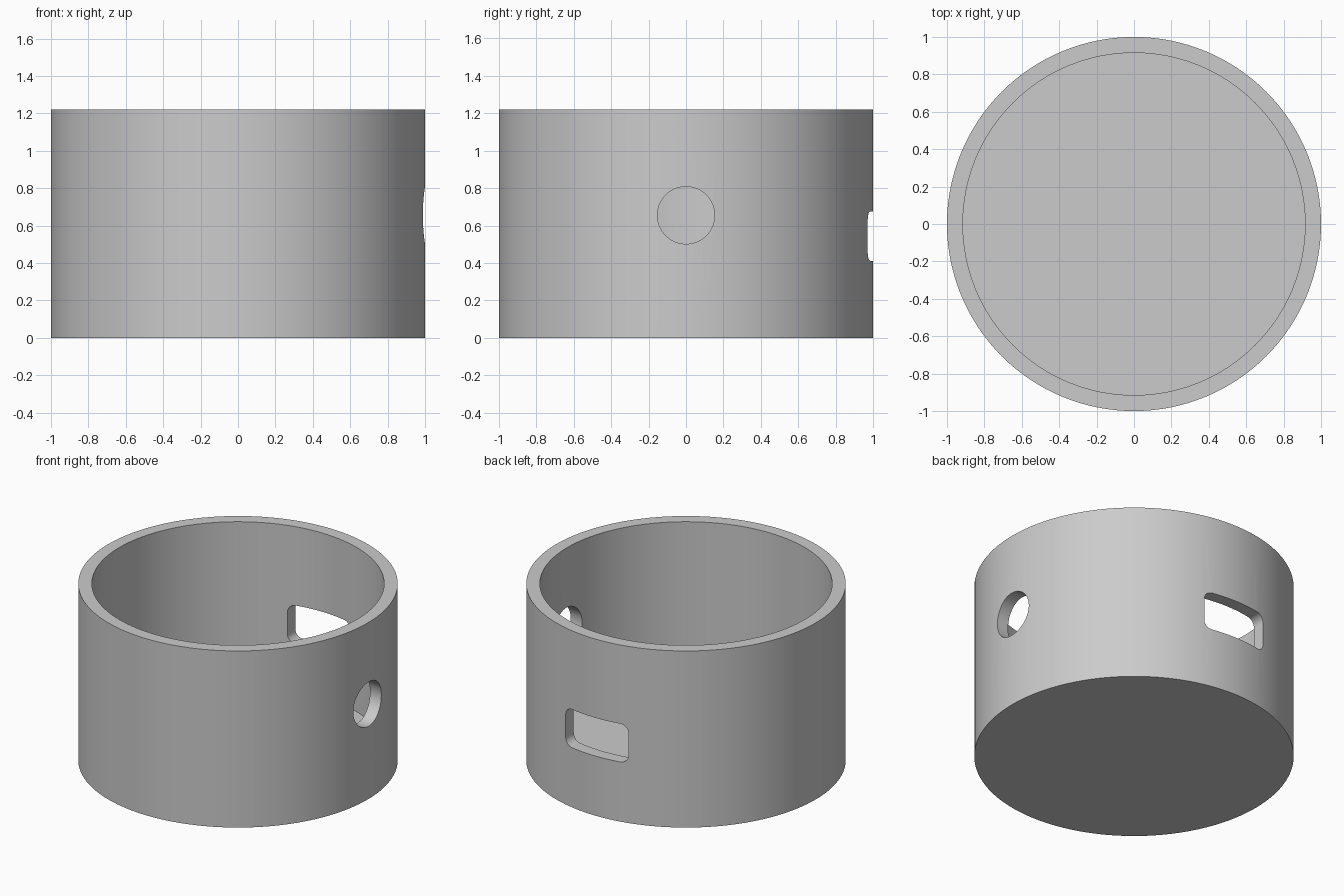
import bpy, bmesh, math
from mathutils import Matrix, Vector

RADIUS, HEIGHT, WALL = 1.0, 1.22, 0.085
SIDES = 128

if "Cube" in bpy.data.objects:
    bpy.data.objects.remove(bpy.data.objects["Cube"], do_unlink=True)

grey = bpy.data.materials.new("plain grey")
grey.use_nodes = True
colour = (0.6, 0.6, 0.6, 1)
grey.diffuse_color = colour
grey.node_tree.nodes["Principled BSDF"].inputs["Base Color"].default_value = colour


def add_object(name, bm):
    bmesh.ops.recalc_face_normals(bm, faces=bm.faces)
    mesh = bpy.data.meshes.new(name)
    bm.to_mesh(mesh)
    bm.free()
    mesh.materials.append(grey)
    obj = bpy.data.objects.new(name, mesh)
    bpy.context.collection.objects.link(obj)
    return obj


def prism(name, points, depth):
    """Closed prism: a flat outline pushed along depth."""
    bm = bmesh.new()
    face = bm.faces.new([bm.verts.new(p) for p in points])
    top = bmesh.ops.extrude_face_region(bm, geom=[face])["geom"]
    bmesh.ops.translate(bm, vec=depth, verts=[v for v in top if isinstance(v, bmesh.types.BMVert)])
    return add_object(name, bm)


def arc(centre, radius, start, end, steps):
    return [(centre[0] + radius * math.cos(start + (end - start) * i / steps),
             centre[1] + radius * math.sin(start + (end - start) * i / steps))
            for i in range(steps + 1)]


# Open cup: stacked rings joined from the base, up the wall and down to the floor
bm = bmesh.new()
profile = [(RADIUS, 0), (RADIUS, HEIGHT), (RADIUS - WALL, HEIGHT), (RADIUS - WALL, WALL)]
rings = [bmesh.ops.create_circle(bm, segments=SIDES, radius=r,
                                 matrix=Matrix.Translation((0, 0, z)))["verts"]
         for r, z in profile]
for low, high in zip(rings, rings[1:]):
    for i in range(SIDES):
        j = (i + 1) % SIDES
        bm.faces.new((low[i], low[j], high[j], high[i]))
bm.faces.new(rings[0])
bm.faces.new(rings[-1])
cup = add_object("cup", bm)

# Round hole through the left wall
circle = arc((0, 0.655), 0.153, 0, math.tau, 64)[:-1]
round_cutter = prism("round_hole_cutter", [(0.5, y, z) for y, z in circle], Vector((1, 0, 0)))

# Rounded slot through the back wall
half_w, half_h, corner, mid = 0.24, 0.132, 0.055, 0.544
slot = []
for k, (sx, sz) in enumerate([(1, 1), (-1, 1), (-1, -1), (1, -1)]):
    centre = (sx * (half_w - corner), mid + sz * (half_h - corner))
    slot += arc(centre, corner, k * math.pi / 2, (k + 1) * math.pi / 2, 8)
slot_cutter = prism("slot_cutter", [(x, 0.5, z) for x, z in slot], Vector((0, 1, 0)))

for cutter in (round_cutter, slot_cutter):
    cut = cup.modifiers.new(cutter.name, "BOOLEAN")
    cut.operation = "DIFFERENCE"
    cut.solver = "EXACT"
    cut.object = cutter

# Apply the cuts, then remove the cutters
bpy.ops.object.select_all(action="DESELECT")
cup.select_set(True)
bpy.context.view_layer.objects.active = cup
for name in [m.name for m in cup.modifiers]:
    bpy.ops.object.modifier_apply(modifier=name)
for cutter in (round_cutter, slot_cutter):
    bpy.data.objects.remove(cutter, do_unlink=True)
bpy.ops.object.shade_smooth_by_angle(angle=math.radians(30))
